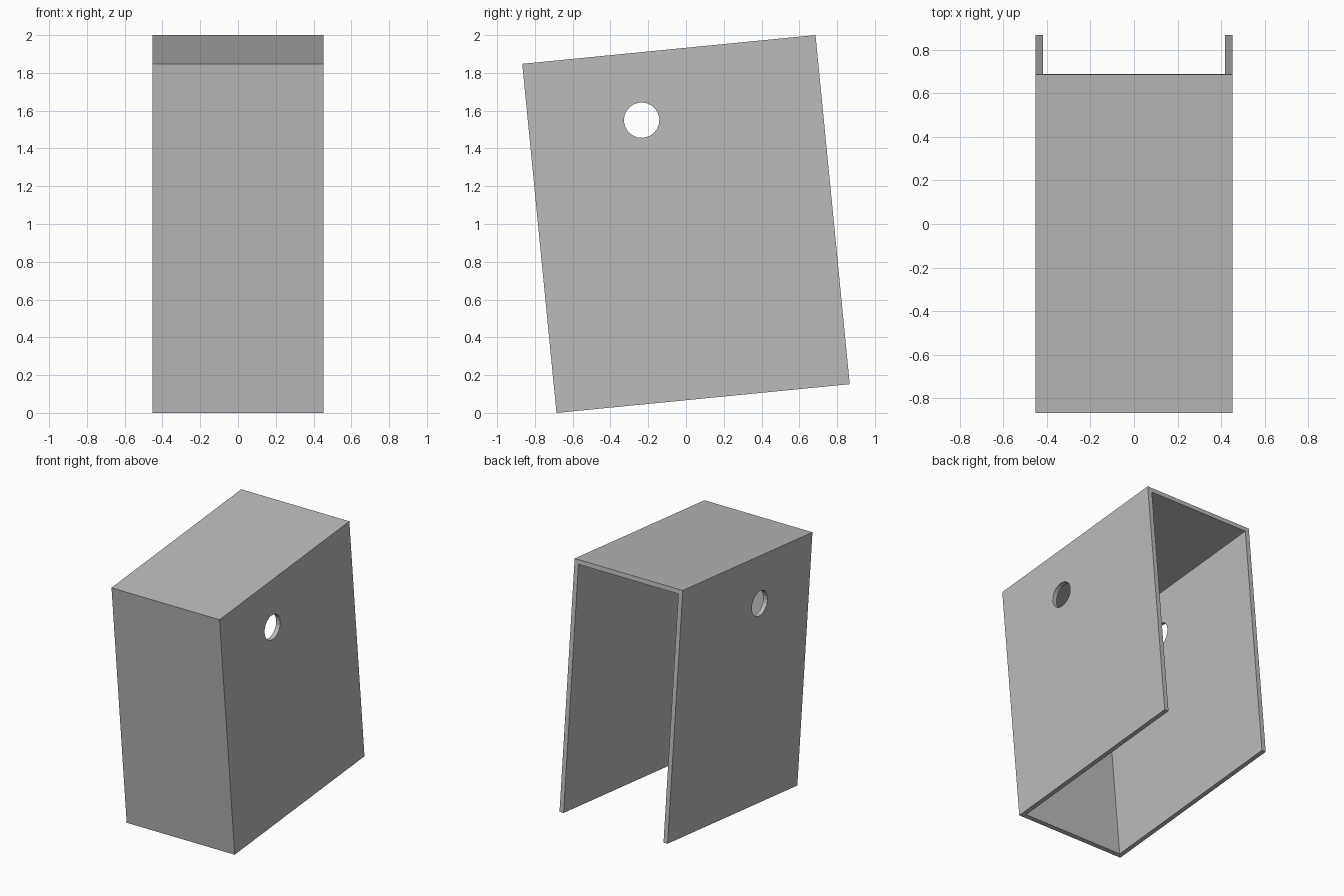
import bpy
import bmesh
from math import radians
from mathutils import Matrix

WIDTH, DEPTH, HEIGHT = 0.905, 1.56, 1.857
WALL = 0.034
TILT = Matrix.Translation((0, 0, 1)) @ Matrix.Rotation(radians(5.6), 4, 'X')

default = bpy.data.objects.get("Cube")
if default:
    bpy.data.objects.remove(default, do_unlink=True)

grey = bpy.data.materials.new("plain grey")
grey.use_nodes = True
colour = (0.5, 0.5, 0.5, 1)
grey.diffuse_color = colour
grey.node_tree.nodes["Principled BSDF"].inputs["Base Color"].default_value = colour


def add_object(name, bm):
    mesh = bpy.data.meshes.new(name)
    bm.to_mesh(mesh)
    bm.free()
    mesh.materials.append(grey)
    obj = bpy.data.objects.new(name, mesh)
    bpy.context.collection.objects.link(obj)
    obj.matrix_world = TILT
    return obj


# Housing: a box without its back and bottom, thickened inwards
bm = bmesh.new()
bmesh.ops.create_cube(bm, size=1, matrix=Matrix.Diagonal((WIDTH, DEPTH, HEIGHT, 1)))
bm.normal_update()
open_sides = [f for f in bm.faces if f.normal.y > 0.5 or f.normal.z < -0.5]
bmesh.ops.delete(bm, geom=open_sides, context='FACES')
housing = add_object("housing", bm)
shell = housing.modifiers.new("wall thickness", 'SOLIDIFY')
shell.thickness = WALL
shell.offset = -1
shell.use_even_offset = True

# Round hole straight through both side walls
bm = bmesh.new()
place = Matrix.Translation((0, -0.18, 0.57)) @ Matrix.Rotation(radians(90), 4, 'Y')
bmesh.ops.create_cone(bm, cap_ends=True, segments=20, radius1=0.094, radius2=0.094,
                      depth=WIDTH * 1.5, matrix=place)
cutter = add_object("hole_cutter", bm)
cutter.hide_render = True
cutter.hide_viewport = True
cutter.display_type = 'WIRE'
hole = housing.modifiers.new("side holes", 'BOOLEAN')
hole.operation = 'DIFFERENCE'
hole.solver = 'EXACT'
hole.object = cutter
